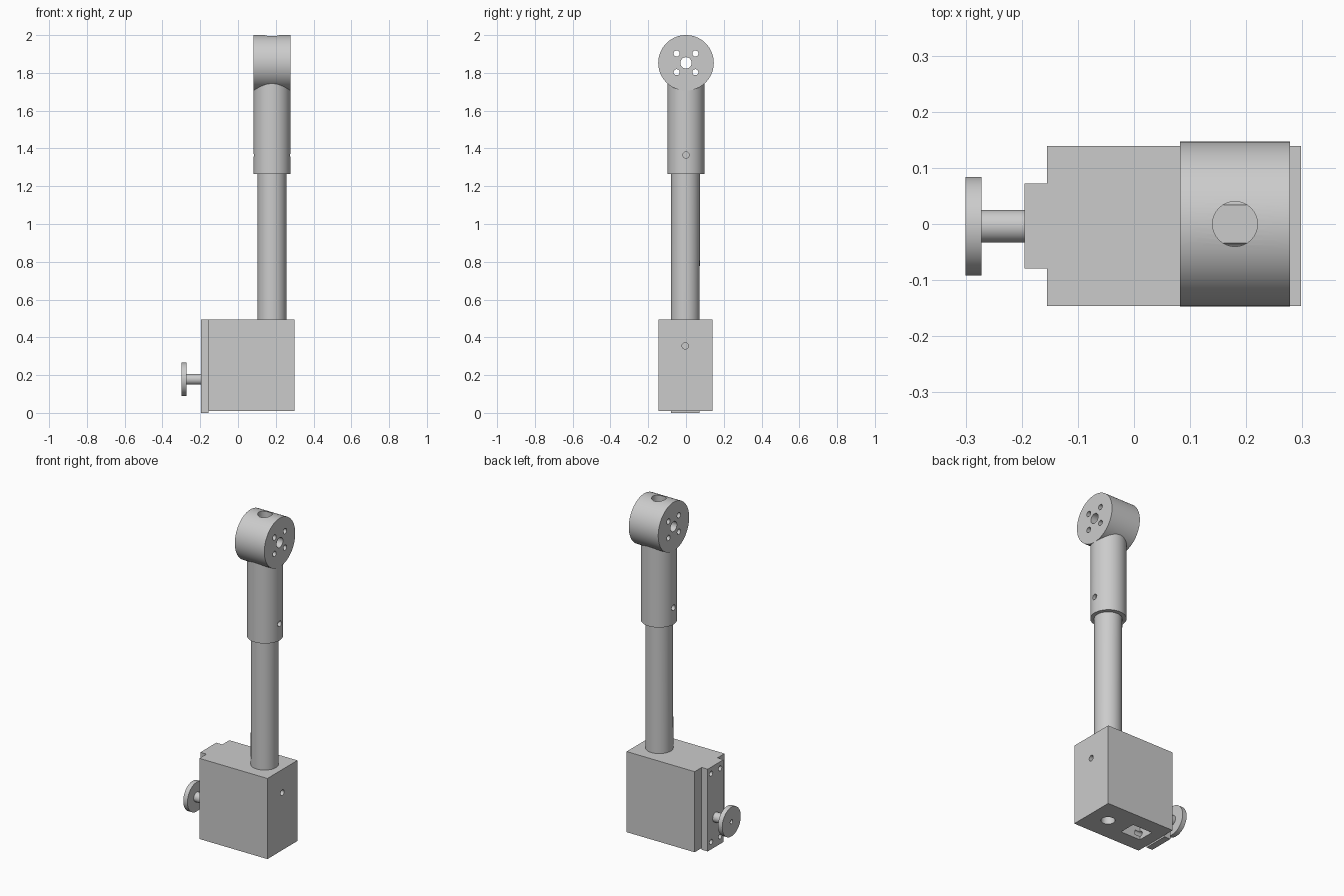
import bpy
import math
from mathutils import Vector

if "Cube" in bpy.data.objects:
    bpy.data.objects.remove(bpy.data.objects["Cube"], do_unlink=True)

# One plain grey for every part
grey = bpy.data.materials.new("machined_grey")
grey.use_nodes = True
colour = (0.6, 0.6, 0.6, 1)
grey.diffuse_color = colour
grey.node_tree.nodes["Principled BSDF"].inputs["Base Color"].default_value = colour

AXIS_X = 0.18    # upright axis
MID_Y = -0.004   # centre line of the base parts
KNOB_Z = 0.178


def finish(ob, name):
    ob.name = name
    ob.data.materials.clear()
    ob.data.materials.append(grey)
    return ob


def block(name, low, high):
    low, high = Vector(low), Vector(high)
    bpy.ops.mesh.primitive_cube_add(size=1, location=(low + high) / 2)
    ob = bpy.context.object
    ob.scale = high - low
    bpy.ops.object.transform_apply(location=False, rotation=False, scale=True)
    return finish(ob, name)


def rod(name, start, end, radius, sides=64):
    start, end = Vector(start), Vector(end)
    span = end - start
    bpy.ops.mesh.primitive_cylinder_add(
        vertices=sides, radius=radius, depth=span.length, location=(start + end) / 2,
        rotation=span.to_track_quat("Z", "Y").to_euler())
    return finish(bpy.context.object, name)


def x_rod(name, x0, x1, y, z, radius, sides=64):
    return rod(name, (x0, y, z), (x1, y, z), radius, sides)


def activate(ob):
    bpy.ops.object.select_all(action="DESELECT")
    ob.select_set(True)
    bpy.context.view_layer.objects.active = ob


def combine(ob, tools, operation="DIFFERENCE"):
    for tool in tools:
        tool.hide_render = True
        activate(ob)
        mod = ob.modifiers.new("cut", "BOOLEAN")
        mod.operation = operation
        mod.solver = "EXACT"
        mod.object = tool
        bpy.ops.object.modifier_apply(modifier=mod.name)
        bpy.data.objects.remove(tool, do_unlink=True)


def drill(x0, x1, y, z, radius):
    return x_rod("drill", x0, x1, y, z, radius, 32)


# Screw positions shared by the mounting plate and the base
screws = [(MID_Y + side * 0.043, z) for side in (-1, 1) for z in (0.045, 0.455)]

# Base block with underside bore, underside pocket and set screw hole
base = block("base_block", (-0.155, -0.146, 0.01), (0.298, 0.139, 0.495))
combine(base, [
    rod("drill", (AXIS_X, MID_Y, -0.1), (AXIS_X, MID_Y, 0.2), 0.038),
    block("pocket", (-0.085, -0.052, -0.1), (0.047, 0.048, 0.3)),
    drill(0.25, 0.4, MID_Y, 0.355, 0.017),
] + [drill(-0.2, -0.05, y, z, 0.015) for y, z in screws])

# Mounting plate with four corner holes
plate = block("mounting_plate", (-0.195, -0.079, 0), (-0.155, 0.072, 0.495))
combine(plate, [drill(-0.25, -0.1, y, z, 0.015) for y, z in screws])

# Adjusting knob: disc and stem with a small centre hole
knob = x_rod("adjusting_knob", -0.3, -0.272, MID_Y, KNOB_Z, 0.088)
combine(knob, [x_rod("stem", -0.28, -0.06, MID_Y, KNOB_Z, 0.029)], "UNION")
combine(knob, [drill(-0.35, -0.25, MID_Y, KNOB_Z, 0.012)])

# Upright shaft, leaning very slightly
shaft = rod("upright_shaft", (AXIS_X, MID_Y, 0.4), (AXIS_X, -0.002, 1.35), 0.076)

# Sleeve with a set screw hole on each side
sleeve = rod("sleeve", (AXIS_X, 0, 1.265), (AXIS_X, 0, 1.75), 0.098)
combine(sleeve, [drill(AXIS_X + s * 0.077, AXIS_X + s * 0.15, 0, 1.365, 0.017)
                 for s in (-1, 1)])

# Head drum: bore, ring of four holes, top counterbore
HEAD_Z = 1.853
head = x_rod("head_drum", 0.082, 0.278, 0, HEAD_Z, 0.147, 96)
ring = [(math.cos(a) * 0.07, math.sin(a) * 0.07)
        for a in (math.pi / 4 + k * math.pi / 2 for k in range(4))]
combine(head, [
    drill(0, 0.4, 0, HEAD_Z, 0.03),
    rod("drill", (AXIS_X, 0, 1.8), (AXIS_X, 0, 2.1), 0.04),
] + [drill(0, 0.4, y, HEAD_Z + z, 0.016) for y, z in ring])

# Smooth round walls, crisp rims
for ob in (base, plate, knob, shaft, sleeve, head):
    activate(ob)
    bpy.ops.object.shade_smooth_by_angle(angle=math.radians(30))
